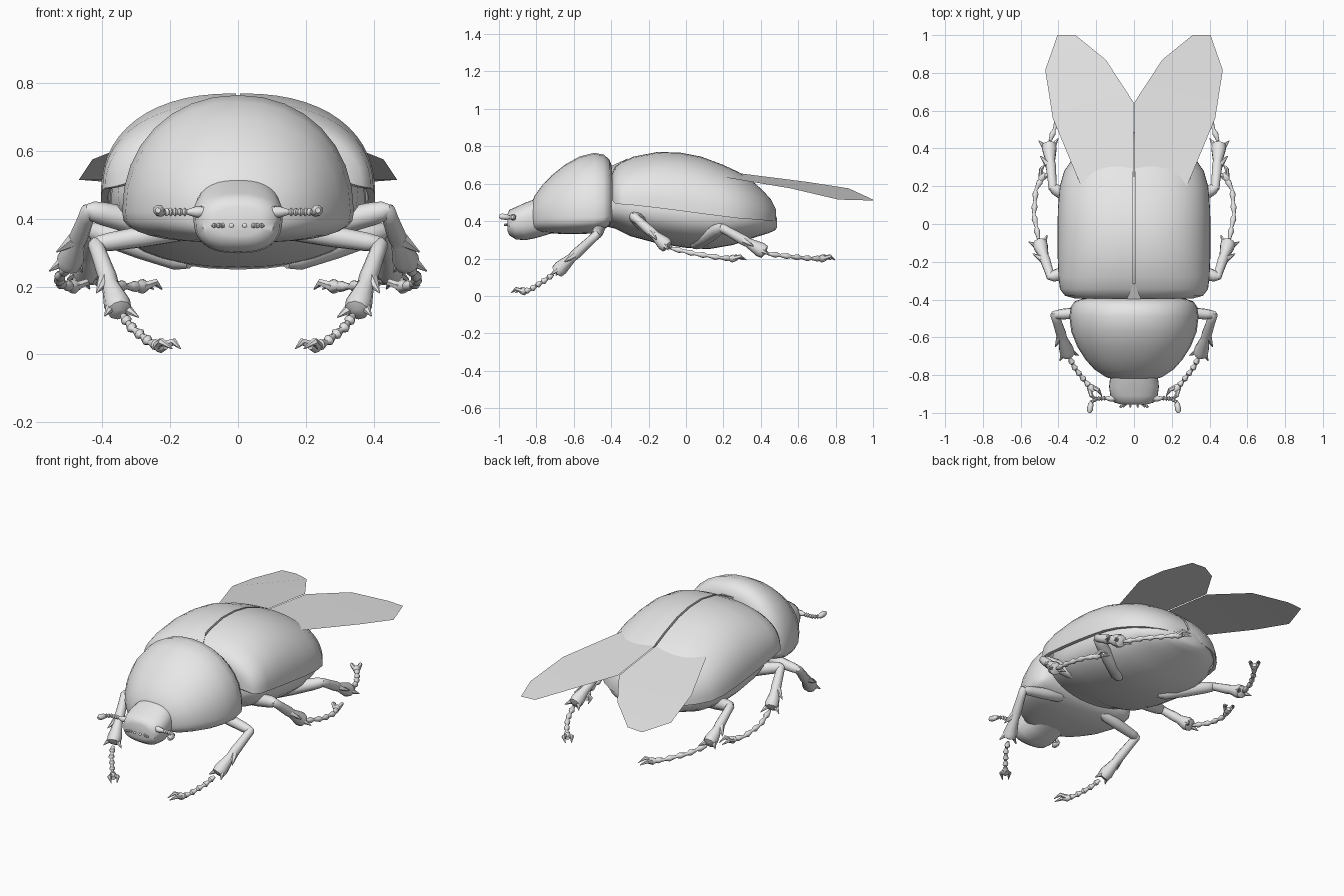
import bpy, bmesh, math
from mathutils import Vector

cube = bpy.data.objects.get("Cube")
if cube:
    bpy.data.objects.remove(cube, do_unlink=True)

grey = bpy.data.materials.new("shell_grey")
grey.use_nodes = True
COLOUR = (0.8, 0.8, 0.8, 1)
grey.diffuse_color = COLOUR
grey.node_tree.nodes["Principled BSDF"].inputs["Base Color"].default_value = COLOUR


def finish(name, bm, mirror=False, angle=45):
    """Turn a bmesh into a smooth shaded object, mirrored in x if asked."""
    bmesh.ops.recalc_face_normals(bm, faces=bm.faces)
    mesh = bpy.data.meshes.new(name)
    bm.to_mesh(mesh)
    bm.free()
    mesh.materials.append(grey)
    obj = bpy.data.objects.new(name, mesh)
    bpy.context.collection.objects.link(obj)
    if mirror:
        mod = obj.modifiers.new("mirror", 'MIRROR')
        mod.use_mirror_merge = False
    bpy.ops.object.select_all(action='DESELECT')
    obj.select_set(True)
    bpy.context.view_layer.objects.active = obj
    bpy.ops.object.shade_smooth_by_angle(angle=math.radians(angle))
    return obj


def skin(bm, rings):
    """Bridge closed rings of points and cap both ends."""
    rings = [[bm.verts.new(p) for p in ring] for ring in rings]
    n = len(rings[0])
    for a, b in zip(rings, rings[1:]):
        for i in range(n):
            j = (i + 1) % n
            bm.faces.new((a[i], a[j], b[j], b[i]))
    bm.faces.new(rings[0])
    bm.faces.new(rings[-1])


def power(v, e):
    return math.copysign(abs(v) ** (2 / e), v)


def body(name, stations, top=2.1, under=2.1, sides=32):
    """Loft along y; station = y, half width, widest height, bottom, top."""
    bm = bmesh.new()
    rings = []
    for y, w, mid, low, high in stations:
        ring = []
        for i in range(sides):
            t = math.tau * i / sides
            e, h = (top, high - mid) if math.sin(t) >= 0 else (under, mid - low)
            ring.append((w * power(math.cos(t), e), y, mid + h * power(math.sin(t), e)))
        rings.append(ring)
    skin(bm, rings)
    return finish(name, bm)


def tube(bm, pts, radii, sides=10):
    """Tapered round limb through the points."""
    pts = [Vector(p) for p in pts]
    ref = Vector((0.3, 0.1, 1))
    rings = []
    for i, p in enumerate(pts):
        d = (pts[min(i + 1, len(pts) - 1)] - pts[max(i - 1, 0)]).normalized()
        u = d.cross(ref).normalized()
        v = d.cross(u)
        rings.append([p + radii[i] * (u * math.cos(math.tau * k / sides)
                                      + v * math.sin(math.tau * k / sides))
                      for k in range(sides)])
    skin(bm, rings)


def resample(pts, n):
    """Evenly spaced points along a polyline."""
    pts = [Vector(p) for p in pts]
    lens = [(b - a).length for a, b in zip(pts, pts[1:])]
    out = []
    for k in range(n):
        s, i = sum(lens) * k / (n - 1), 0
        while i < len(lens) - 1 and s > lens[i]:
            s -= lens[i]
            i += 1
        out.append(pts[i].lerp(pts[i + 1], min(1, s / lens[i])))
    return out


# Head, thorax and abdomen
body("head", [(-.955, .07, .39, .35, .435), (-.945, .105, .39, .325, .46),
              (-.91, .125, .40, .302, .475), (-.86, .132, .41, .298, .498),
              (-.80, .125, .42, .31, .52), (-.70, .13, .43, .34, .55)], 2.4, 2.6)
body("thorax_shield", [(-.825, .10, .43, .37, .495), (-.81, .15, .42, .35, .535),
                       (-.77, .21, .42, .34, .59), (-.72, .255, .42, .335, .643),
                       (-.65, .30, .42, .33, .70), (-.57, .332, .42, .33, .745),
                       (-.49, .342, .42, .335, .765), (-.44, .335, .42, .355, .755),
                       (-.41, .315, .43, .375, .73), (-.395, .27, .44, .40, .69)], 2.1, 2.8)
body("abdomen", [(-.46, .22, .46, .38, .60), (-.38, .29, .47, .36, .62),
                 (-.30, .355, .47, .32, .68), (-.15, .375, .455, .28, .72),
                 (0, .38, .44, .257, .715), (.12, .375, .43, .25, .68),
                 (.25, .35, .42, .272, .62), (.36, .29, .41, .31, .55),
                 (.44, .20, .40, .335, .49), (.475, .12, .40, .35, .45),
                 (.487, .05, .39, .365, .41)], 2.2, 2.2)

# Wing cases: curved half shells with a narrow seam between them
bm = bmesh.new()
rings = []
ARC = 14
for y, w, edge, high in [(-.395, .31, .51, .655), (-.38, .365, .495, .69),
                         (-.345, .392, .49, .715), (-.28, .40, .485, .745),
                         (-.15, .405, .47, .77), (-.03, .405, .455, .766),
                         (.08, .403, .44, .745), (.2, .393, .425, .70),
                         (.28, .37, .415, .663), (.35, .322, .41, .618),
                         (.41, .26, .405, .565), (.455, .185, .40, .515),
                         (.48, .10, .40, .465)]:
    ring = []
    for inset, order in ((0, range(ARC + 1)), (.022, range(ARC, -1, -1))):
        for i in order:
            t = math.pi / 2 * i / ARC
            ring.append((.006 + (w - inset - .006) * power(math.sin(t), 2.3), y,
                         edge + (high - inset - edge) * power(math.cos(t), 2.3)))
    rings.append(ring)
skin(bm, rings)
finish("wing_case", bm, True, 40)

# Small plate at the front of the seam
bm = bmesh.new()
skin(bm, [[(-.04, -.40, z), (.04, -.40, z), (0, -.31, z + .04)] for z in (.66, .695)])
finish("seam_plate", bm)

# Hind wings: thin sheets spread backwards
bm = bmesh.new()
outer = [(.28, .2, .635), (.43, .56, .575), (.47, .815, .515), (.405, 1, .51)]
inner = [(.003, .25, .66), (.003, .645, .61), (.15, .87, .575), (.31, 1, .515)]
a, b = ([bm.verts.new(p) for p in side] for side in (outer, inner))
for i in range(3):
    bm.faces.new((a[i], a[i + 1], b[i + 1], b[i]))
finish("hind_wing", bm, True)

# Legs: hip, knee, ankle, then the path of the foot, and thigh thickness
LEGS = {
    "front": ((.14, -.46, .37), (.42, -.48, .325), (.35, -.69, .13),
              [(.34, -.71, .115), (.315, -.76, .08), (.26, -.83, .035), (.235, -.86, .025)], .028),
    "middle": ((.17, -.20, .36), (.44, -.28, .425), (.50, -.10, .265),
               [(.505, -.08, .255), (.53, .05, .225), (.52, .18, .205), (.49, .24, .20)], .034),
    "rear": ((.14, .04, .275), (.43, .19, .365), (.45, .42, .235),
             [(.445, .44, .225), (.40, .56, .21), (.33, .67, .20), (.29, .72, .20)], .034),
}
for leg, (hip, knee, ankle, foot, r) in LEGS.items():
    hip, knee, ankle = Vector(hip), Vector(knee), Vector(ankle)
    # Thigh
    bm = bmesh.new()
    ts = (0, .12, .5, .85, .97, 1.04)
    tube(bm, [hip.lerp(knee, t) for t in ts],
         [r * k for k in (.7, 1.15, 1.15, 1, .85, .45)])
    finish(leg + "_thigh", bm, True)
    # Shin that flares at the ankle, with spurs
    bm = bmesh.new()
    ts = (-.06, 0, .15, .5, .62, .9, 1, 1.03)
    tube(bm, [knee.lerp(ankle, t) for t in ts],
         [.012, .024, .024, .028, .025, .04, .036, .012])
    along = (ankle - knee).normalized()
    out = along.cross(Vector((0, 0, 1))).normalized()
    if out.x < 0:
        out = -out
    for t, side in ((.55, 1), (.9, 1), (.92, -1)):
        base = knee.lerp(ankle, t) + out * side * .012
        tube(bm, [base, base + along * .055 + out * side * .04], [.022, .002], 6)
    finish(leg + "_shin", bm, True)
    # Segmented foot
    bm = bmesh.new()
    path = resample(foot, 16)
    tube(bm, path, [(.008, .012, .017)[i % 3] for i in range(16)], 8)
    finish(leg + "_foot", bm, True)
    # Pair of claws
    bm = bmesh.new()
    tip = path[-1]
    way = (path[-1] - path[-3]).normalized()
    way.z = 0
    side = way.cross(Vector((0, 0, 1))).normalized()
    tube(bm, [tip - way * .02, tip + way * .01, tip + way * .035], [.008, .022, .012], 8)
    for s in (1, -1):
        tube(bm, [tip + way * .01 + side * s * .008,
                  tip + way * .045 + side * s * .024 + Vector((0, 0, .012)),
                  tip + way * .085 + side * s * .016 - Vector((0, 0, .008))],
             [.014, .011, .002], 6)
    finish(leg + "_claws", bm, True)

# Antennae: long base, beads and a club
bm = bmesh.new()
tube(bm, [(.07, -.90, .42), (.09, -.918, .42), (.125, -.925, .42), (.15, -.922, .42)],
     [.012, .019, .016, .008], 8)
beads = resample([(.15, -.922, .42), (.20, -.925, .42), (.228, -.945, .42)], 13)
tube(bm, beads, [(.007, .013)[i % 2] for i in range(13)], 8)
tube(bm, [(.225, -.938, .42), (.229, -.955, .42), (.234, -.985, .425), (.236, -1, .425)],
     [.007, .015, .017, .008], 8)
finish("antenna", bm, True)

# Mouth feelers
bm = bmesh.new()
for path in ([(.018, -.94, .38), (.02, -.972, .38)],
             [(.035, -.935, .38), (.05, -.962, .38), (.078, -.968, .38)]):
    pts = resample(path, 9)
    tube(bm, pts, [(.004, .008)[i % 2] for i in range(8)] + [.002], 6)
finish("mouth_feeler", bm, True)
